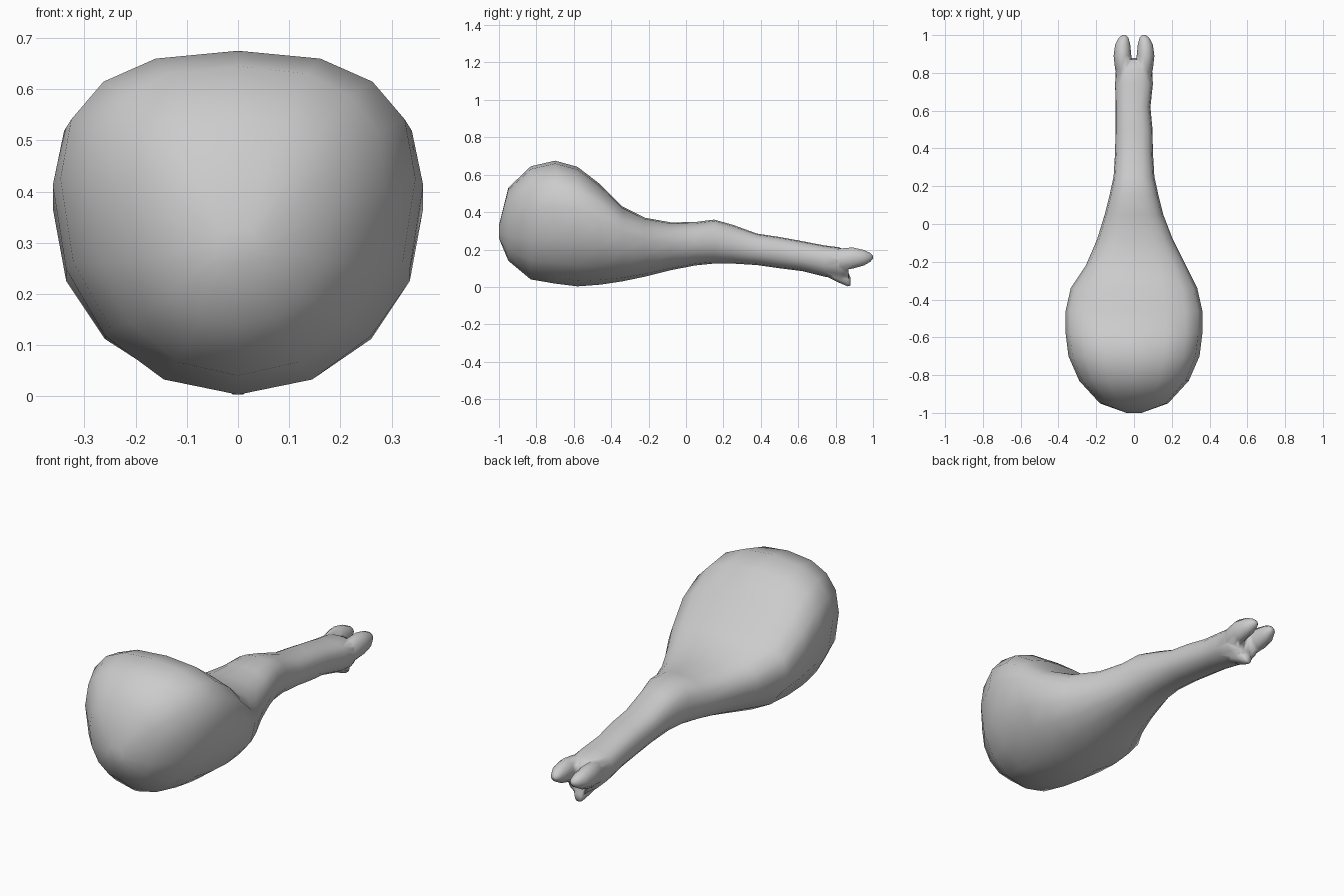
import bpy, bmesh, math

if "Cube" in bpy.data.objects:
    bpy.data.objects.remove(bpy.data.objects["Cube"])

SIDES = 16


def loft(name, sections, sides=SIDES, top_power=2.0, low_power=2.0):
    """Closed tube along y; section = (y, x centre, half width, bottom z, top z, waist)."""
    bm = bmesh.new()
    rings = []
    for y, cx, w, lo, hi, waist in sections:
        mid = lo + (hi - lo) * waist
        ring = []
        for i in range(sides):
            a = 2 * math.pi * i / sides
            c, s = math.cos(a), math.sin(a)
            e = 2 / (top_power if s > 0 else low_power)
            px = math.copysign(abs(c) ** e, c)
            pz = math.copysign(abs(s) ** e, s)
            z = mid + pz * ((hi - mid) if pz > 0 else (mid - lo))
            ring.append(bm.verts.new((cx + w * px, y, z)))
        rings.append(ring)
    for a, b in zip(rings, rings[1:]):
        for i in range(sides):
            j = (i + 1) % sides
            bm.faces.new((a[i], a[j], b[j], b[i]))
    bm.faces.new(rings[0])
    bm.faces.new(rings[-1])
    bmesh.ops.recalc_face_normals(bm, faces=bm.faces)
    mesh = bpy.data.meshes.new(name)
    bm.to_mesh(mesh)
    bm.free()
    ob = bpy.data.objects.new(name, mesh)
    bpy.context.collection.objects.link(ob)
    return ob


# Meat and bone shaft in one continuous skin, widest above the middle
body = loft("drumstick", [
    (-1.0, 0, .04, .26, .33, .5), (-.95, 0, .18, .14, .53, .55),
    (-.83, 0, .29, .04, .645, .6), (-.70, 0, .347, .018, .675, .62),
    (-.58, 0, .362, .003, .642, .64), (-.46, 0, .362, .012, .55, .66),
    (-.34, 0, .335, .03, .43, .66), (-.22, .01, .265, .055, .37, .62),
    (-.08, .005, .20, .09, .345, .56), (.05, 0, .155, .115, .347, .5),
    (.15, 0, .13, .125, .36, .5), (.25, 0, .108, .125, .332, .5),
    (.38, 0, .10, .117, .285, .5), (.50, 0, .098, .10, .267, .5),
    (.62, -.005, .092, .085, .245, .5), (.74, 0, .10, .055, .222, .55),
    (.82, 0, .096, .042, .212, .6), (.87, 0, .07, .04, .185, .6)],
    top_power=2.5, low_power=2.1)

# Two rounded knuckles and the short spur under the bone end
knuckle = [(.74, .04, .03, .10, .18), (.82, .056, .044, .085, .208),
           (.89, .061, .047, .095, .214), (.95, .06, .040, .112, .20),
           (.985, .055, .026, .133, .183), (1.0, .052, .010, .15, .167)]
parts = []
for side in (-1, 1):
    parts.append(loft("knuckle", [(y, x * side, w, lo, hi, .5)
                                  for y, x, w, lo, hi in knuckle], 10))
parts.append(loft("spur", [(.72, 0, .05, .07, .15, .5), (.79, 0, .055, .034, .13, .5),
                           (.83, 0, .044, .015, .11, .5), (.865, 0, .032, .001, .085, .5),
                           (.88, 0, .018, .006, .05, .5)], 10))

# Merge the bone end into the body
for p in parts:
    m = body.modifiers.new("join", 'BOOLEAN')
    m.operation = 'UNION'
    m.solver = 'EXACT'
    m.object = p
    bpy.context.view_layer.objects.active = body
    bpy.ops.object.modifier_apply(modifier=m.name)
    bpy.data.objects.remove(p, do_unlink=True)

for f in body.data.polygons:
    f.use_smooth = True
